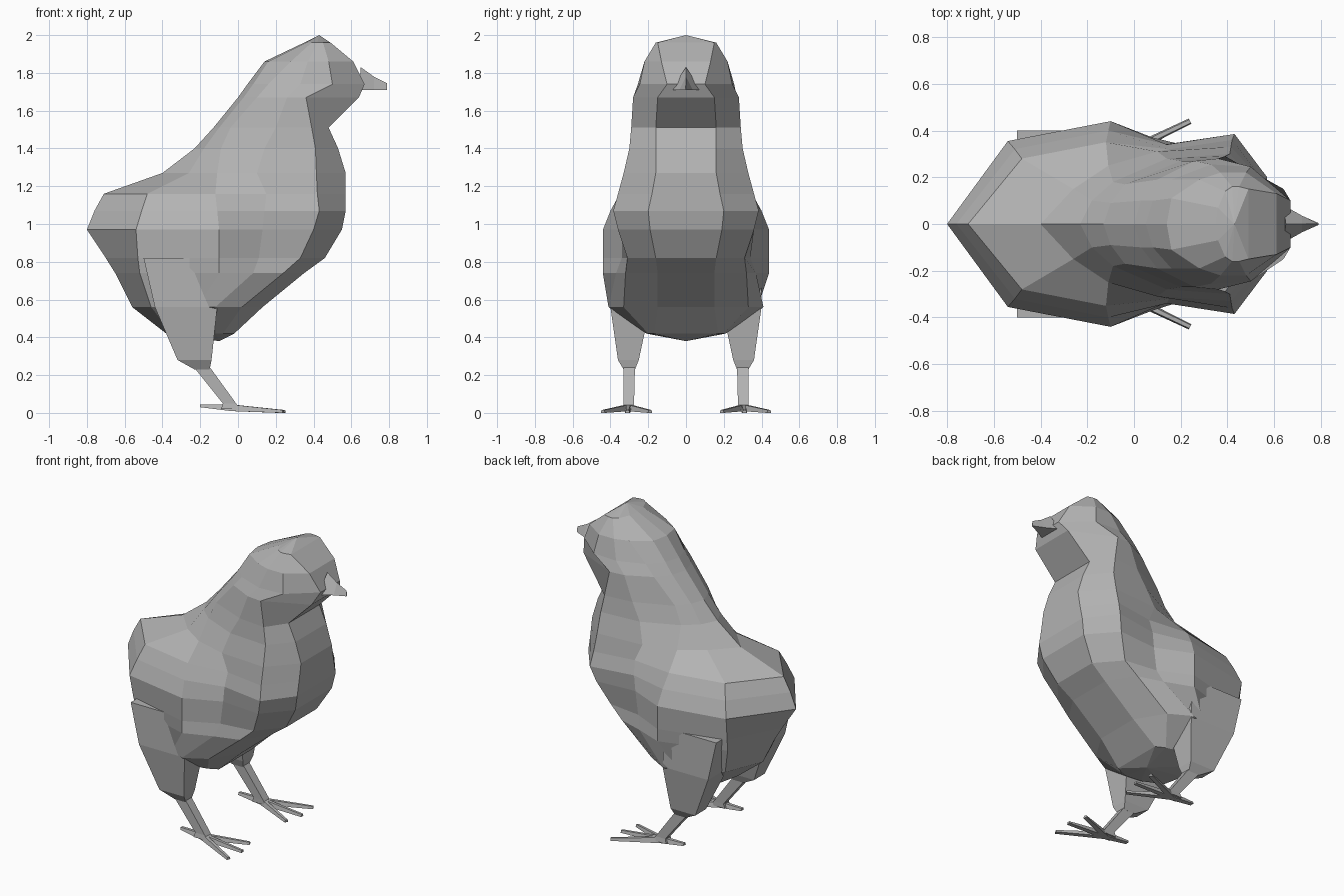
import bpy
import bmesh
from mathutils import Vector

cube = bpy.data.objects.get("Cube")
if cube:
    bpy.data.objects.remove(cube, do_unlink=True)

grey = bpy.data.materials.new("plain grey")
grey.use_nodes = True
grey.diffuse_color = (0.45, 0.45, 0.45, 1)
grey.node_tree.nodes["Principled BSDF"].inputs["Base Color"].default_value = (0.45, 0.45, 0.45, 1)


def loft(name, rings, low=None, high=None):
    """Skin closed rings of points; ends close on a tip point or a flat cap."""
    bm = bmesh.new()
    rows = [[bm.verts.new(p) for p in ring] for ring in rings]
    count = len(rows[0])
    for a, b in zip(rows, rows[1:]):
        for i in range(count):
            j = (i + 1) % count
            bm.faces.new((a[i], a[j], b[j], b[i]))
    for row, tip in ((rows[0], low), (rows[-1], high)):
        if tip is None:
            bm.faces.new(row)
        else:
            point = bm.verts.new(tip)
            for i in range(count):
                bm.faces.new((row[i], row[(i + 1) % count], point))
    bmesh.ops.recalc_face_normals(bm, faces=bm.faces)
    mesh = bpy.data.meshes.new(name)
    bm.to_mesh(mesh)
    bm.free()
    mesh.materials.append(grey)
    obj = bpy.data.objects.new(name, mesh)
    bpy.context.collection.objects.link(obj)
    return obj


def half_ring(z, back, *sides):
    """Mirror one side of a level section across the body's middle plane."""
    pairs = list(zip(sides[::2], sides[1::2]))
    return ([(back, 0, z)] + [(x, y, z) for x, y in pairs]
            + [(x, -y, z) for x, y in reversed(pairs)])


def box_ring(z, x0, x1, y0, y1):
    return [(x0, y0, z), (x1, y0, z), (x1, y1, z), (x0, y1, z)]


# Each section: height, back middle, then rump, thigh, flank, chest side, breast
torso = [
    (.42, -.38, -.35, .14, -.22, .20, -.12, .21, -.08, .20, -.02, .17),
    (.56, -.56, -.46, .25, -.22, .38, -.12, .41, .02, .33, .13, .15),
    (.74, -.65, -.52, .31, -.10, .44, .08, .37, .24, .32, .35, .15),
    (.82, -.70, -.53, .33, -.10, .44, .11, .34, .33, .31, .46, .16),
    (.97, -.80, -.54, .355, -.10, .44, .13, .34, .40, .36, .55, .19),
    (1.07, -.76, -.51, .32, -.11, .40, .14, .34, .43, .385, .57, .20),
    (1.16, -.71, -.48, .28, -.12, .35, .15, .32, .42, .36, .57, .18),
    (1.27, -.40, -.26, .15, -.11, .25, .10, .31, .415, .33, .57, .16),
    (1.40, -.23, -.18, .10, -.09, .18, .14, .28, .41, .30, .53, .16),
]
head = [
    (1.51, -.13, -.10, .09, -.04, .17, .20, .27, .39, .29, .48, .16),
    (1.67, 0, .03, .10, .10, .19, .26, .27, .36, .28, .64, .15),
    (1.74, .05, .08, .10, .16, .19, .33, .255, .50, .245, .67, .10),
    (1.86, .14, .16, .11, .28, .19, .37, .22, .48, .22, .61, .13),
    (1.96, .35, .36, .07, .39, .14, .42, .16, .45, .16, .49, .15),
]
loft("body", [half_ring(*row) for row in torso + head],
     low=(-.10, 0, .38), high=(.43, 0, 2))

# Beak: flat underneath, drooping to a thin tip
loft("beak", [
    [(.64, -.08, 1.71), (.64, .08, 1.71), (.65, 0, 1.83)],
    [(.72, -.035, 1.71), (.72, .035, 1.71), (.72, 0, 1.78)],
    [(.79, -.004, 1.71), (.79, .004, 1.71), (.79, 0, 1.745)],
])


def toe(name, start, end, width, height):
    """Tapered four-sided claw resting on the ground."""
    start, end = Vector(start), Vector(end)
    side = (end - start).cross(Vector((0, 0, 1))).normalized()
    rings = []
    for point, w, h in ((start, width, height), (end, width * .7, .015)):
        up = Vector((0, 0, h))
        rings.append([point - side * w, point + side * w,
                      point + side * w * .6 + up, point - side * w * .6 + up])
    loft(name, rings)


# Legs, one on each side of the body
for label, s in (("near", -1), ("far", 1)):
    loft(label + "_thigh", [
        box_ring(.23, -.23, -.15, s * .27, s * .33),
        box_ring(.28, -.32, -.14, s * .25, s * .36),
        box_ring(.56, -.44, -.11, s * .19, s * .40),
        box_ring(.82, -.50, -.12, s * .15, s * .40),
    ])
    loft(label + "_shank", [
        box_ring(.02, -.09, .01, s * .275, s * .335),
        box_ring(.05, -.08, -.01, s * .275, s * .33),
        box_ring(.25, -.24, -.155, s * .27, s * .33),
    ])
    hub = (-.04, s * .305, .01)
    for part, tip in (("outer", (.24, .44)), ("middle", (.25, .31)), ("inner", (.22, .19))):
        toe(f"{label}_{part}_toe", hub, (tip[0], s * tip[1], 0), .018, .035)
    toe(label + "_hind_toe", hub, (-.20, s * .30, .03), .02, .035)
